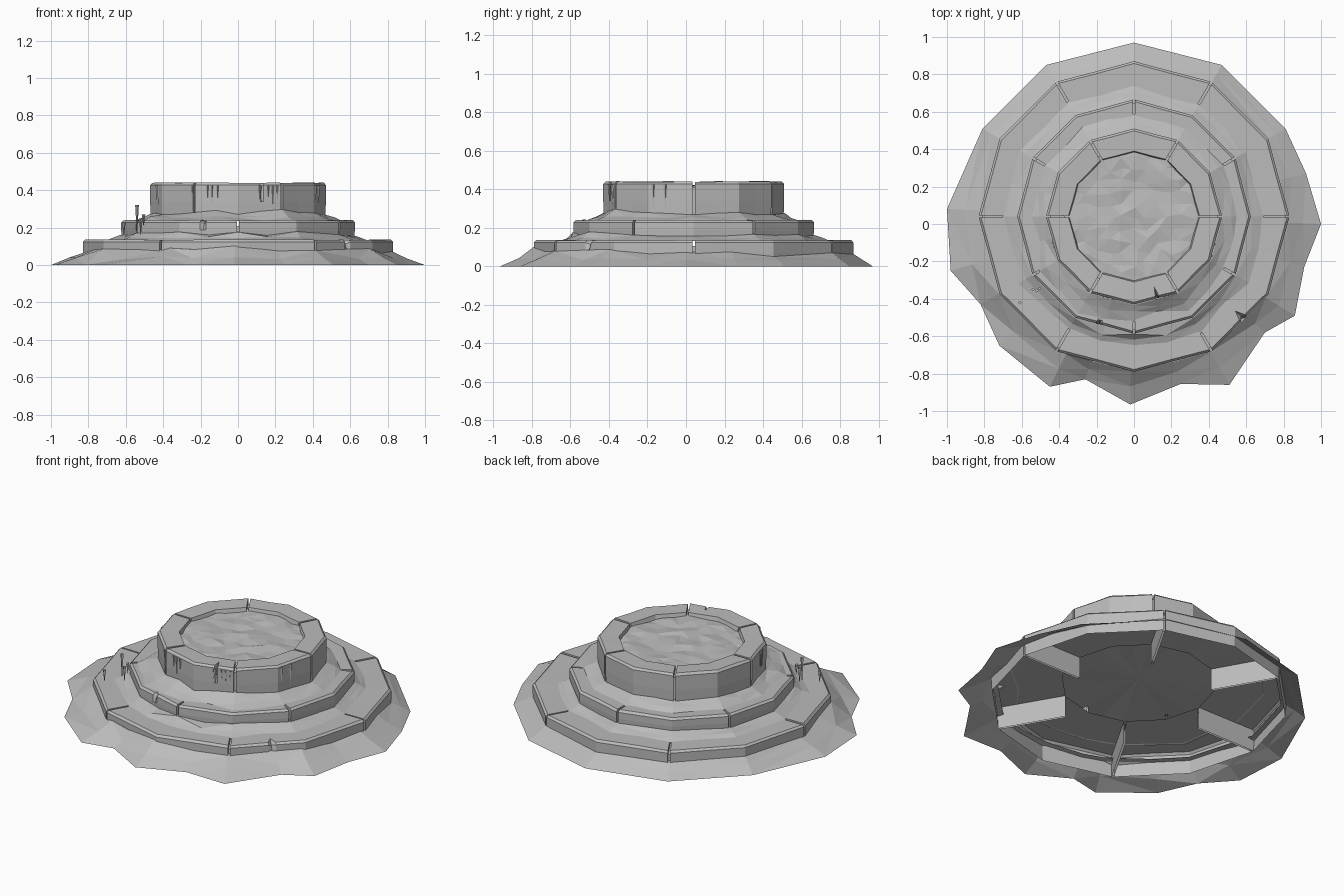
import bpy, bmesh, math, random
from mathutils import Vector

random.seed(4)
if "Cube" in bpy.data.objects:
    bpy.data.objects.remove(bpy.data.objects["Cube"])

stone = bpy.data.materials.new("grey stone")
stone.use_nodes = True
GREY = (0.5, 0.5, 0.5, 1)
stone.diffuse_color = GREY
stone.node_tree.nodes["Principled BSDF"].inputs["Base Color"].default_value = GREY
CY = 0.04  # the round tiers sit a little behind the origin


def jit(a):
    return random.uniform(-a, a)


def facet(r, deg):
    """Radius of a twelve-sided outline at an angle."""
    return r * math.cos(math.radians(15)) / math.cos(math.radians(deg % 30 - 15))


def polar(r, deg, z, shift=0.0):
    a = math.radians(deg)
    return Vector((r * math.cos(a) - shift * math.sin(a),
                   CY + r * math.sin(a) + shift * math.cos(a), z))


def front(deg):
    """1 at the front, 0 at the sides and back."""
    return max(0.0, -math.sin(math.radians(deg)))


def finish(name, bm):
    me = bpy.data.meshes.new(name)
    bm.to_mesh(me)
    bm.free()
    me.materials.append(stone)
    ob = bpy.data.objects.new(name, me)
    bpy.context.collection.objects.link(ob)


def loft(name, rows, closed=True, heels=None, tri=False, centre=None):
    """Skin rows of points, outer or lower row first, each running anticlockwise.
    Heels are the extra inner corners of the two end faces."""
    bm = bmesh.new()
    vs = [[bm.verts.new(p) for p in row] for row in rows]
    n = len(vs[0])
    for lo, hi in zip(vs, vs[1:]):
        for i in range(n if closed else n - 1):
            j = (i + 1) % n
            bm.faces.new((lo[i], lo[j], hi[j], hi[i]))
    if heels:
        bm.faces.new([bm.verts.new(heels[0])] + [row[0] for row in reversed(vs)])
        bm.faces.new([row[-1] for row in vs] + [bm.verts.new(heels[1])])
    if centre:
        c = bm.verts.new(centre)
        for i in range(n):
            bm.faces.new((vs[-1][i], vs[-1][(i + 1) % n], c))
    if tri:
        bmesh.ops.triangulate(bm, faces=bm.faces[:])
    finish(name, bm)


GAP = 0.006  # half the width of a joint


def block(name, start, r, z0, z1, inner, chips, lip):
    """One kerb stone: outer wall, worn edge, top and both joint faces, open below."""
    stations = [(start, 0, GAP), (start + 15, 0, 0), (start + 30, 0, 0),
                (start + 45, 0, 0), (start + 60, 0, -GAP)]
    for c, d in chips:
        if start + 4 < c < start + 56:
            stations += [(c - 1.5, 0, 0), (c, d, 0), (c + 1.5, 0, 0)]
    stations.sort()
    rows = [[] for _ in range(6 if lip else 5)]
    for deg, d, s in stations:
        f = facet(r, deg)
        prof = [(f - 0.004, z0), (f, (z0 + z1) / 2), (f - d * 0.4, z1 - 0.012 - d * 0.2),
                (f - 0.012 - d, z1 + jit(0.002)), (facet(inner, deg), z1 - 0.003)]
        if lip:
            prof.append((facet(inner, deg) - 0.01, z1 - 0.04))
        for row, (rad, z) in zip(rows, prof):
            row.append(polar(rad, deg, z, s))
    heels = [polar(inner, start, z0, GAP), polar(inner, start + 60, z0, -GAP)]
    loft(name, rows, closed=False, heels=heels)


def joint(name, deg, r, z0, z1, inner):
    """Recessed mortar strip closing the groove between two stones."""
    prof = [(r - 0.02, z0), (r - 0.02, z1 - 0.03), (inner, z1 - 0.03)]
    loft(name, [[polar(rad, deg, z, s) for s in (-GAP, GAP)] for rad, z in prof], closed=False)


# Three tiers of six kerb stones
TIERS = [("lower", 0, 0.83, 0.0, 0.135, 0.43, [(317, .05)], False),
         ("middle", 30, 0.625, 0.137, 0.24, 0.44, [(252, .05)], False),
         ("upper", 0, 0.47, 0.237, 0.44, 0.35, [(286, .05)], True)]
for name, first, r, z0, z1, inner, chips, lip in TIERS:
    for k in range(6):
        deg = first + 60 * k
        block(f"{name}_stone_{k + 1}", deg, r, z0, z1, inner, chips, lip)
        joint(f"{name}_joint_{k + 1}", deg, r, z0, z1, inner)


def drift(name, r_in, rise, r_out, z_top):
    """Rubble bank sloping up to the wall of the next tier and closed beneath it."""
    rows = [[] for _ in range(4)]
    for k in range(24):
        deg = 15 * k
        f, w = front(deg), facet(1, deg)
        edge = (r_out + f * random.uniform(-0.01, 0.06)) * w + jit(0.01)
        wall = r_in * w + 0.004
        z = z_top + rise * random.uniform(0.7, 1.1) + f * random.uniform(0, 0.022)
        mid = wall + (edge - wall) * random.uniform(0.35, 0.6)
        rows[0].append(polar(edge, deg, z_top - 0.004))
        rows[1].append(polar(mid, deg, z_top + rise * random.uniform(0.3, 0.55)))
        rows[2].append(polar(wall, deg, z))
        rows[3].append(polar(wall - 0.07, deg, z + 0.006))
    loft(name, rows, tri=True, centre=(0, CY, z_top + rise))


drift("lower_bank", 0.625, 0.028, 0.70, 0.135)
drift("middle_bank", 0.47, 0.037, 0.555, 0.24)

# Ragged ground skirt, piled a little higher and steeper at the front
OUTLINE = [(1, 0), (.92, .27), (.81, .51), (.47, .85), (0, .97), (-.47, .85), (-.81, .51),
           (-1, .08), (-.98, -.25), (-.82, -.43), (-.72, -.65), (-.45, -.87), (-.26, -.83),
           (-.02, -.965), (.25, -.855), (.51, -.86), (.7, -.58), (.86, -.49), (.91, -.23)]
rows = [[], [], [], []]
for x, y in OUTLINE:
    deg = math.degrees(math.atan2(y - CY, x))
    f = front(deg)
    edge = Vector((x, y, 0))
    wall = polar(facet(0.83, deg) + 0.003, deg, 0.06 + f * 0.03 + jit(0.015))
    mid = edge.lerp(wall, 0.55)
    mid.z = mid.z * (1 - 0.3 * f) + jit(0.01) * (0.4 + f)
    rows[0].append(edge)
    rows[1].append(mid)
    rows[2].append(wall)
    rows[3].append(polar(facet(0.8, deg), deg, wall.z + 0.005))
loft("ground_skirt", rows, tri=True)

# Rough floor inside the top ring, tucked under its lip
bm = bmesh.new()
bmesh.ops.create_grid(bm, x_segments=14, y_segments=14, size=0.44)
bmesh.ops.delete(bm, geom=[v for v in bm.verts if v.co.length > 0.44], context='VERTS')
for v in bm.verts:
    v.co += Vector((jit(0.018), CY + jit(0.018), 0.415 + jit(0.007)))
bmesh.ops.triangulate(bm, faces=bm.faces[:])
finish("top_floor", bm)


def drip(name, x, y, top, length, width):
    bm = bmesh.new()
    bmesh.ops.create_cone(bm, segments=4, radius1=0.001, radius2=width,
                          depth=length, cap_ends=True)
    bmesh.ops.translate(bm, verts=bm.verts, vec=(x, y, top - length / 2))
    finish(name, bm)


# Thin drips down the top wall, and loose slivers beside the middle tier
for k, deg in enumerate((198, 201, 238, 249, 252, 256, 285, 291, 294, 297, 333, 341)):
    p = polar(facet(0.468, deg), deg, 0.425)
    drip(f"drip_{k + 1}", p.x, p.y, p.z, random.uniform(0.08, 0.13), 0.01)
for k, (x, y, top, n) in enumerate([(-.54, -.35, .32, .15), (-.52, -.355, .25, .09),
                                    (-.505, -.345, .27, .06), (-.61, -.42, .23, .07)]):
    drip(f"sliver_{k + 1}", x, y, top, n, 0.01)
